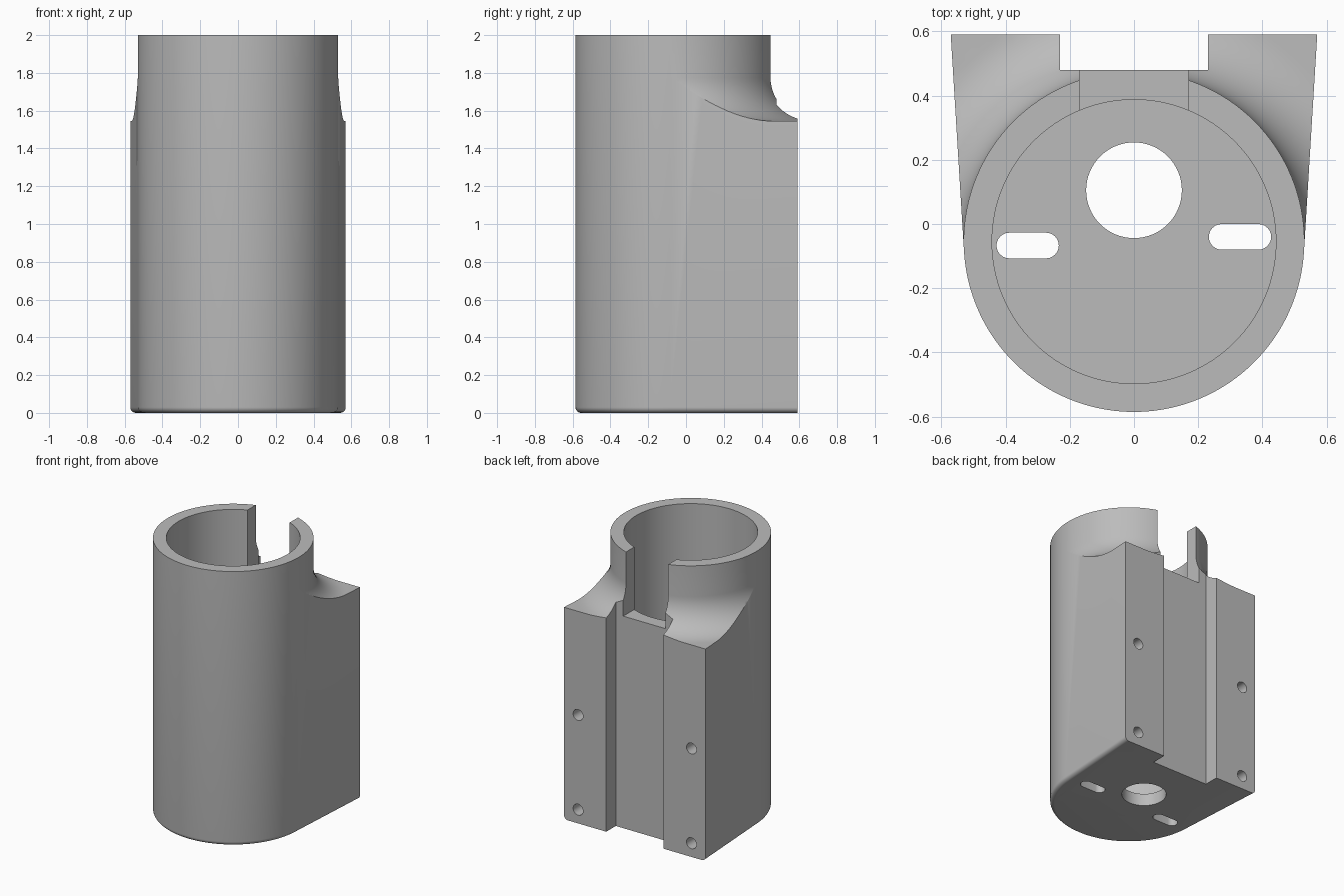
import bpy, bmesh
from math import sin, cos, tan, pi, radians
from mathutils import Matrix, Vector

if "Cube" in bpy.data.objects:
    bpy.data.objects.remove(bpy.data.objects["Cube"])

CY = -0.055            # barrel axis, y
R_OUT, R_IN = 0.53, 0.442
BACK, CHANNEL_Y, CHANNEL_X = 0.59, 0.48, 0.23
SHOULDER, TOP, FLOOR = 1.545, 2.0, 0.09
LEAN = radians(3.5)    # outward lean of the side walls

grey = bpy.data.materials.new("plain grey")
grey.use_nodes = True
grey.diffuse_color = (0.5, 0.5, 0.5, 1)
grey.node_tree.nodes["Principled BSDF"].inputs["Base Color"].default_value = (0.5, 0.5, 0.5, 1)


def make(name, bm):
    bmesh.ops.recalc_face_normals(bm, faces=bm.faces)
    mesh = bpy.data.meshes.new(name)
    bm.to_mesh(mesh)
    bm.free()
    mesh.materials.append(grey)
    obj = bpy.data.objects.new(name, mesh)
    bpy.context.collection.objects.link(obj)
    return obj


def loft(name, loops, closed=False):
    """Skin matching loops of points; cap the ends, or join last to first."""
    bm = bmesh.new()
    rings = [[bm.verts.new(p) for p in loop] for loop in loops]
    pairs = list(zip(rings, rings[1:]))
    if closed:
        pairs.append((rings[-1], rings[0]))
    else:
        bm.faces.new(rings[0])
        bm.faces.new(rings[-1])
    n = len(rings[0])
    for a, b in pairs:
        for i in range(n):
            j = (i + 1) % n
            bm.faces.new((a[i], a[j], b[j], b[i]))
    return make(name, bm)


def box(name, low, high):
    low, high = Vector(low), Vector(high)
    bm = bmesh.new()
    bmesh.ops.create_cube(bm, size=1, matrix=Matrix.Translation((low + high) / 2)
                          @ Matrix.Diagonal((high - low).to_4d()))
    return make(name, bm)


def rod(name, radius, start, end, segments=48):
    start, end = Vector(start), Vector(end)
    axis = end - start
    turn = axis.to_track_quat('Z', 'Y').to_matrix().to_4x4()
    bm = bmesh.new()
    bmesh.ops.create_cone(bm, cap_ends=True, segments=segments, radius1=radius, radius2=radius,
                          depth=axis.length, matrix=Matrix.Translation((start + end) / 2) @ turn)
    return make(name, bm)


def cut(body, cutter):
    cutter.hide_render = True
    mod = body.modifiers.new("cut", 'BOOLEAN')
    mod.operation, mod.solver, mod.object = 'DIFFERENCE', 'EXACT', cutter
    bpy.context.view_layer.objects.active = body
    bpy.ops.object.modifier_apply(modifier=mod.name)
    bpy.data.objects.remove(cutter)


def outline(inset, z, steps=80):
    """Round front, leaning sides, flat back with a channel."""
    r = R_OUT - inset
    arc = []
    for i in range(steps + 1):
        a = -LEAN - (pi - 2 * LEAN) * i / steps
        arc.append((r * cos(a), CY + r * sin(a), z))
    x, y, _ = arc[0]
    corner = x + (BACK - y) * tan(LEAN)
    back = [(-corner, BACK), (-CHANNEL_X, BACK), (-CHANNEL_X, CHANNEL_Y),
            (CHANNEL_X, CHANNEL_Y), (CHANNEL_X, BACK), (corner, BACK)]
    return arc + [(px, py, z) for px, py in back]


# Body with rounded bottom edge
EDGE = 0.03
loops = []
for k in range(7):
    t = pi / 2 * k / 6
    loops.append(outline(EDGE * (1 - sin(t)), EDGE * (1 - cos(t))))
loops.append(outline(0, TOP))
body = loft("holder_body", loops)

# Concave shoulder blending the barrel into the mounting block
FLARE, inner, count = 0.23, R_OUT + 0.0005, 128
profile = [(inner, TOP + 0.2)]
for k in range(17):
    t = pi / 2 * k / 16
    profile.append((inner + FLARE * (1 - cos(t)), SHOULDER + FLARE * (1 - sin(t))))
profile += [(1.3, SHOULDER), (1.3, TOP + 0.2)]
sweep = [[(r * cos(2 * pi * i / count), CY + r * sin(2 * pi * i / count), z) for r, z in profile]
         for i in range(count)]
cut(body, loft("shoulder_cutter", sweep, closed=True))

# Bore and rear opening
cut(body, rod("bore_cutter", R_IN, (0, CY, FLOOR), (0, CY, TOP + 0.2), 128))
cut(body, box("opening_cutter", (-0.17, 0.1, SHOULDER), (0.17, 0.9, TOP + 0.2)))

# Floor hole
cut(body, rod("floor_hole_cutter", 0.149, (0, 0.105, -0.1), (0, 0.105, 0.3), 64))

# Floor slots with round ends
for cx, cy in ((-0.331, -0.067), (0.33, -0.04)):
    ring = []
    for i in range(26):
        side = 1 if i < 13 else -1
        a = -pi / 2 + pi * (i if i < 13 else i - 1) / 12
        ring.append((cx + side * 0.057 + 0.04 * cos(a), cy + 0.04 * sin(a)))
    cut(body, loft("floor_slot_cutter", [[(x, y, z) for x, y in ring] for z in (-0.1, 0.3)]))

# Screw holes in the back
for x in (-0.457, 0.457):
    for z in (0.10, 0.79):
        cut(body, rod("screw_hole_cutter", 0.04, (x, BACK - 0.2, z), (x, BACK + 0.1, z), 32))

# Smooth shading with crisp edges
bpy.ops.object.select_all(action='DESELECT')
body.select_set(True)
bpy.context.view_layer.objects.active = body
bpy.ops.object.shade_smooth_by_angle(angle=radians(30))
